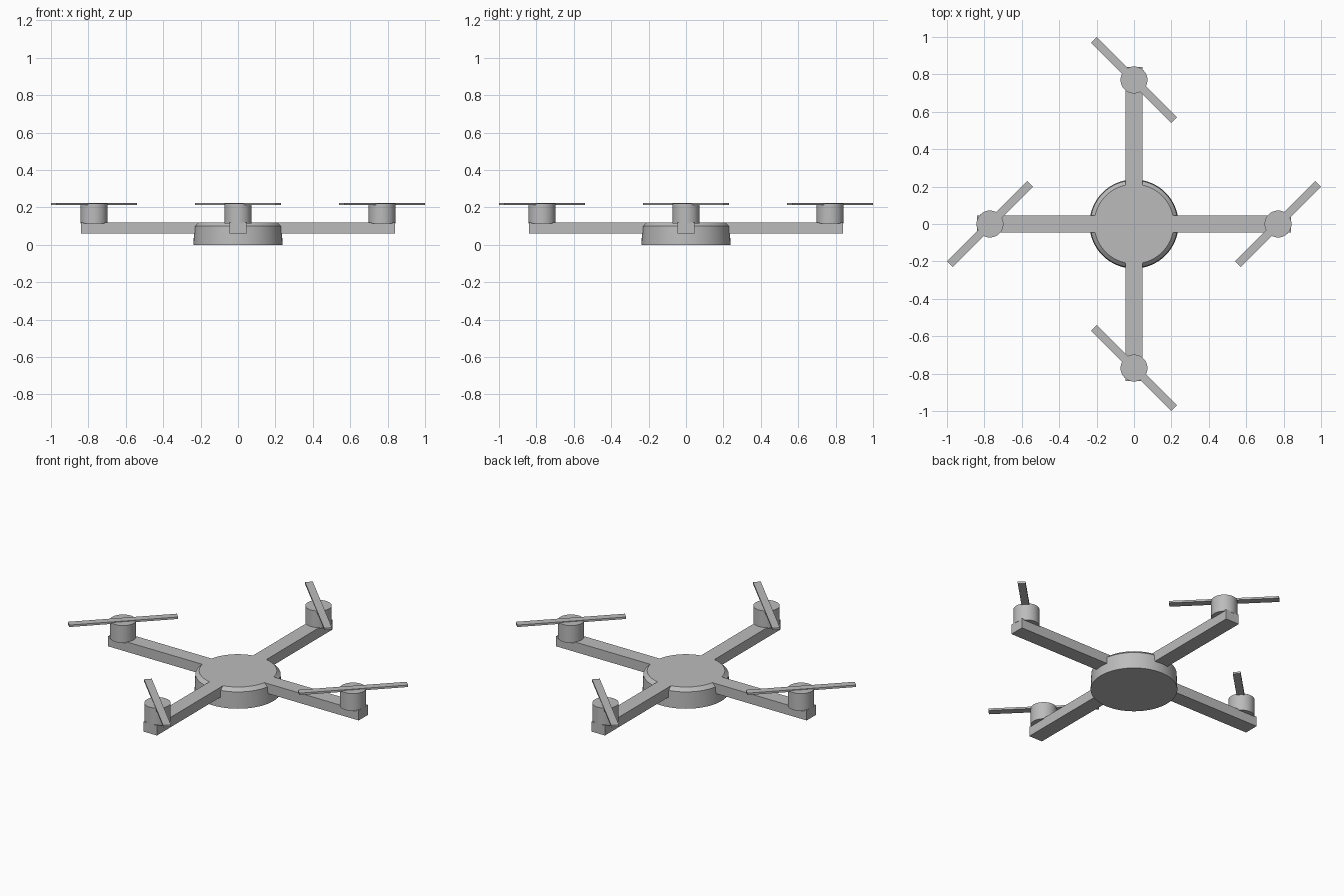
import bpy, bmesh
from math import pi, cos, sin
from mathutils import Matrix, Vector

cube = bpy.data.objects.get("Cube")
if cube:
    bpy.data.objects.remove(cube, do_unlink=True)

grey = bpy.data.materials.new("plain grey")
grey.use_nodes = True
grey.diffuse_color = (0.5, 0.5, 0.5, 1)
grey.node_tree.nodes["Principled BSDF"].inputs["Base Color"].default_value = grey.diffuse_color


def add_object(name, bm, smooth=False):
    bmesh.ops.recalc_face_normals(bm, faces=bm.faces)
    mesh = bpy.data.meshes.new(name)
    bm.to_mesh(mesh)
    bm.free()
    mesh.materials.append(grey)
    obj = bpy.data.objects.new(name, mesh)
    bpy.context.collection.objects.link(obj)
    if smooth:
        bpy.ops.object.select_all(action='DESELECT')
        obj.select_set(True)
        bpy.context.view_layer.objects.active = obj
        bpy.ops.object.shade_smooth_by_angle(angle=pi / 6)
    return obj


def turned(name, profile, matrix=Matrix(), sides=48):
    """Closed round solid from (radius, height) points."""
    bm = bmesh.new()
    rings = [[bm.verts.new(matrix @ Vector((r * cos(2 * pi * i / sides), r * sin(2 * pi * i / sides), z)))
              for i in range(sides)] for r, z in profile]
    for low, high in zip(rings, rings[1:]):
        for i in range(sides):
            j = (i + 1) % sides
            bm.faces.new((low[i], low[j], high[j], high[i]))
    bm.faces.new(rings[0][::-1])
    bm.faces.new(rings[-1])
    return add_object(name, bm, smooth=True)


def box(name, size, matrix):
    bm = bmesh.new()
    bmesh.ops.create_cube(bm, size=1, matrix=matrix @ Matrix.Diagonal((*size, 1)))
    return add_object(name, bm)


# Central hub with a sloped upper rim
turned("hub", [(0.238, 0), (0.234, 0.1), (0.213, 0.12)], sides=64)

# Four identical rotor arms
for k, side in enumerate(("left", "back", "right", "front")):
    turn = Matrix.Rotation(k * pi / 2, 4, 'Z')
    box(side + "_arm", (0.64, 0.09, 0.06), turn @ Matrix.Translation((0.52, 0, 0.09)))
    at_motor = turn @ Matrix.Translation((0.77, 0, 0))
    turned(side + "_motor", [(0.072, 0.115), (0.072, 0.22)], at_motor)
    box(side + "_propeller", (0.607, 0.043, 0.012),
        at_motor @ Matrix.Translation((0, 0, 0.218)) @ Matrix.Rotation(pi / 4, 4, 'Z'))
